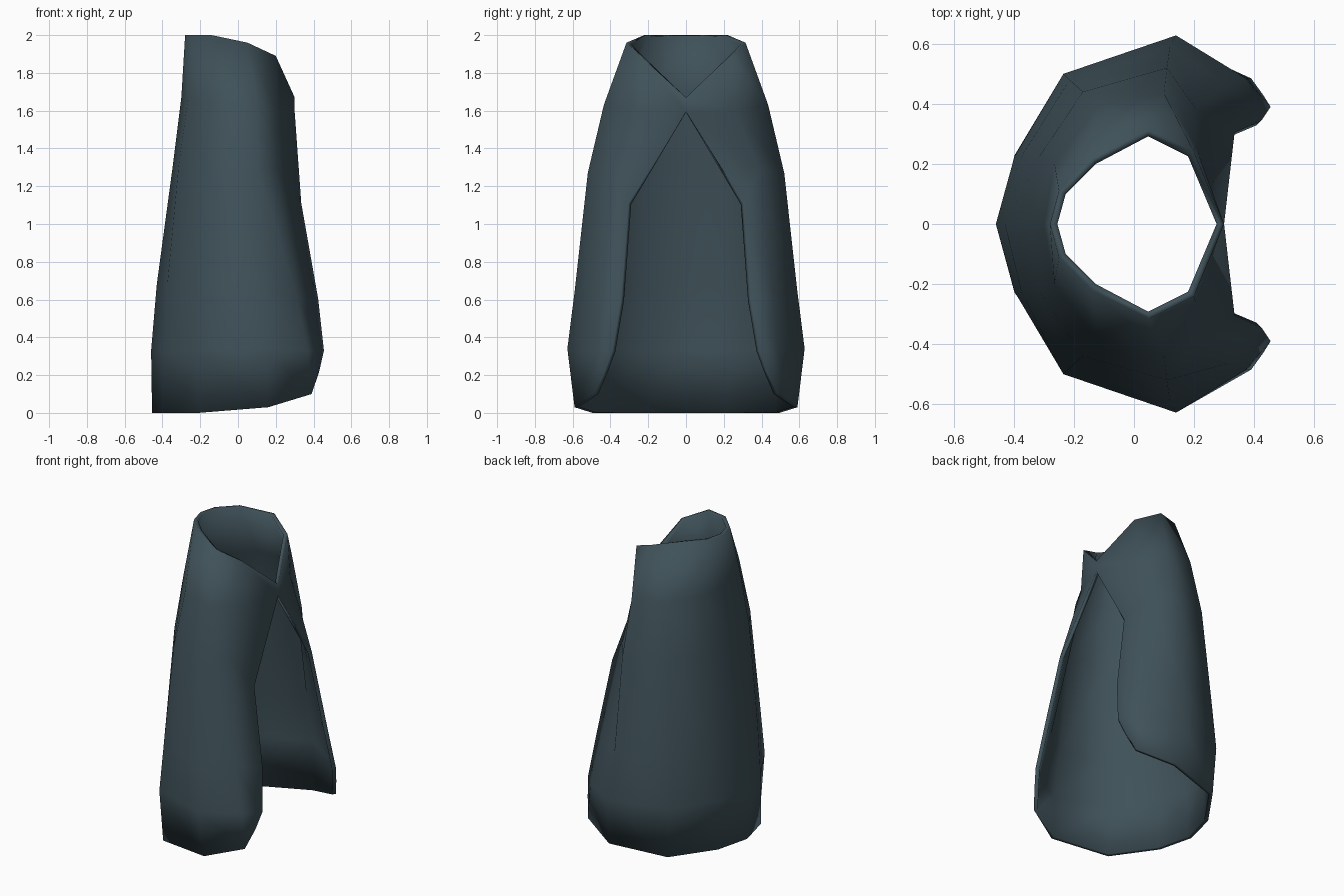
import bpy
import bmesh

if "Cube" in bpy.data.objects:
    bpy.data.objects.remove(bpy.data.objects["Cube"])

# One flat dark slate cloth colour
mat = bpy.data.materials.new("dark slate cloth")
mat.diffuse_color = (0.05, 0.083, 0.1, 1)
mat.use_nodes = True
mat.node_tree.nodes["Principled BSDF"].inputs["Base Color"].default_value = mat.diffuse_color

# Half of the cloak as vertical folds (top to hem), from back centre to front slit
folds = [
    # back centre
    [(-.28, 0, 2), (-.30, 0, 1.67), (-.345, 0, 1.31), (-.43, 0, .68), (-.46, 0, .33), (-.455, 0, 0)],
    # back side
    [(-.25, .11, 2), (-.265, .20, 1.66), (-.315, .225, 1.30), (-.375, .225, .67), (-.398, .225, .33), (-.398, .228, 0)],
    # shoulder back
    [(-.14, .22, 2), (-.125, .385, 1.65), (-.17, .44, 1.29), (-.215, .48, .65), (-.235, .50, .33), (-.21, .495, 0)],
    # shoulder
    [(.05, .315, 1.96), (.10, .435, 1.63), (.11, .52, 1.27), (.12, .59, .64), (.14, .628, .34), (.16, .59, .03)],
    # front panel, with the crease running down from the collar
    [(.2, .24, 1.89), (.205, .26, 1.60), (.205, .385, 1.29), (.31, .465, .62), (.37, .487, .33), (.39, .485, .10)],
    # slit edge, joined at the collar
    [(.3, 0, 1.67), (.3, 0, 1.595), (.335, .305, 1.11), (.425, .345, .6), (.455, .39, .33), (.43, .43, .22)],
]

# Loft the folds and their mirror image
bm = bmesh.new()
for side in (1, -1):
    grid = [[bm.verts.new((x, y * side, z)) for x, y, z in col] for col in folds]
    for a, b in zip(grid, grid[1:]):
        for i in range(len(a) - 1):
            quad = [a[i], a[i + 1], b[i + 1], b[i]]
            bm.faces.new(quad if side < 0 else quad[::-1])
bmesh.ops.remove_doubles(bm, verts=bm.verts[:], dist=0.001)
bmesh.ops.recalc_face_normals(bm, faces=bm.faces[:])
# make the outside face outward: the back faces must look to -x
back = min(bm.faces, key=lambda f: f.calc_center_median().x)
back.normal_update()
if back.normal.x > 0:
    bmesh.ops.reverse_faces(bm, faces=bm.faces[:])

mesh = bpy.data.meshes.new("cloak")
bm.to_mesh(mesh)
bm.free()
cloak = bpy.data.objects.new("cloak", mesh)
bpy.context.collection.objects.link(cloak)
mesh.materials.append(mat)

# Cloth thickness, grown inward
solid = cloak.modifiers.new("thickness", "SOLIDIFY")
solid.thickness = 0.025
solid.offset = -1

bpy.context.view_layer.objects.active = cloak
cloak.select_set(True)
bpy.ops.object.modifier_apply(modifier="thickness")
bpy.ops.object.shade_smooth()
